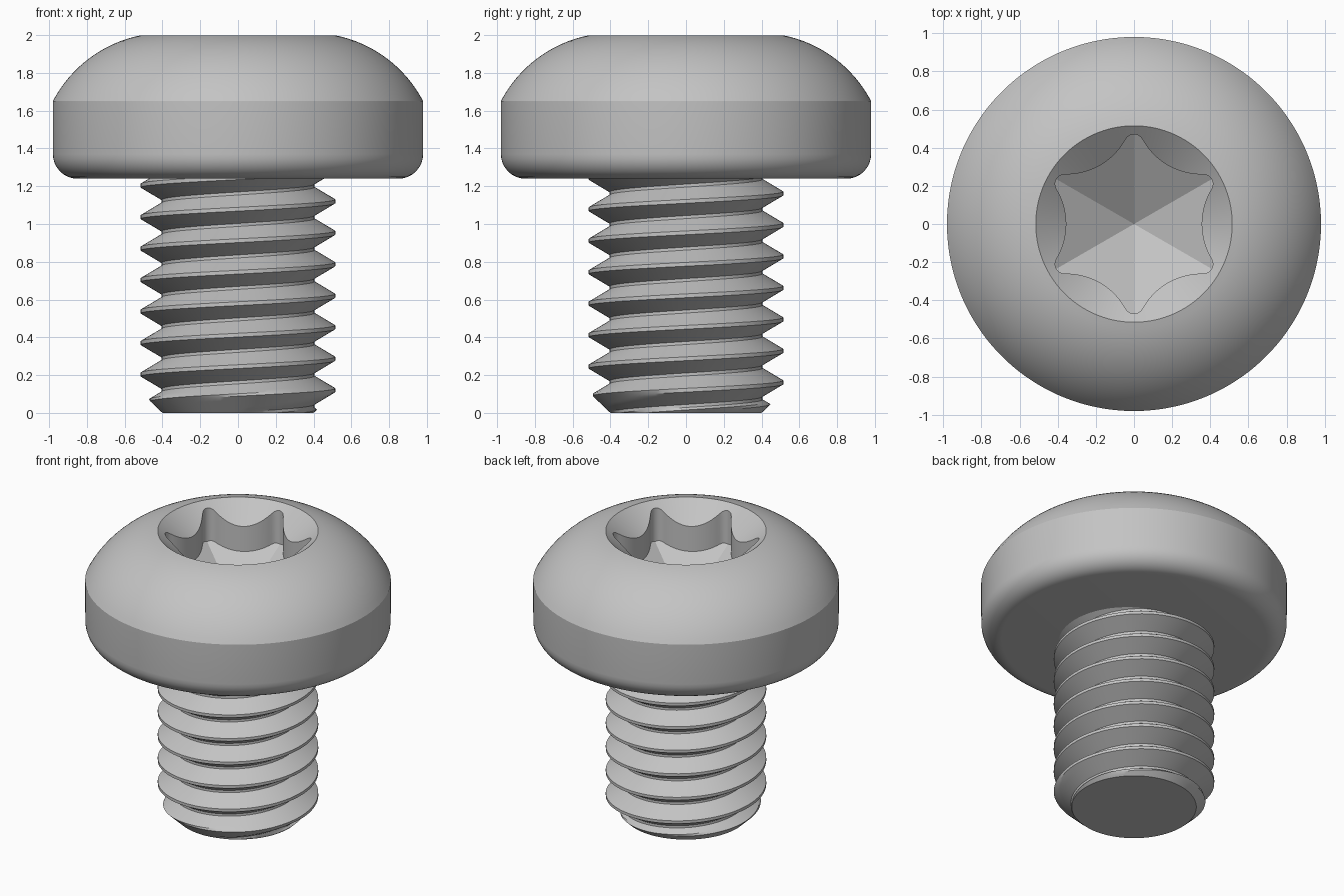
import bpy, bmesh
from math import sin, cos, pi, tau, sqrt, radians, atan2

cube = bpy.data.objects.get("Cube")
if cube:
    bpy.data.objects.remove(cube)

steel = bpy.data.materials.new("grey_steel")
steel.use_nodes = True
colour = (0.55, 0.55, 0.55, 1)
steel.diffuse_color = colour
steel.node_tree.nodes["Principled BSDF"].inputs["Base Color"].default_value = colour


def finish(bm, name):
    """Turn a bmesh into a smooth-shaded object with sharp edges kept."""
    bmesh.ops.recalc_face_normals(bm, faces=bm.faces)
    mesh = bpy.data.meshes.new(name)
    bm.to_mesh(mesh)
    bm.free()
    mesh.materials.append(steel)
    obj = bpy.data.objects.new(name, mesh)
    bpy.context.collection.objects.link(obj)
    bpy.ops.object.select_all(action='DESELECT')
    obj.select_set(True)
    bpy.context.view_layer.objects.active = obj
    bpy.ops.object.shade_smooth_by_angle(angle=radians(25))
    return obj


def arc(cx, cz, r, a0, a1, steps):
    return [(cx + r * cos(a0 + (a1 - a0) * i / steps),
             cz + r * sin(a0 + (a1 - a0) * i / steps)) for i in range(steps + 1)]


# Six-lobed recess outline: small lobe arcs tangent to wide valley arcs
LOBE_C, LOBE_R, VALLEY_R, VALLEY_MIN = 0.42, 0.05, 0.353, 0.355
VALLEY_C = VALLEY_MIN + VALLEY_R


def sector_angle(t):
    """Angle from the nearest valley axis, from 0 to 30 degrees."""
    return abs((t + pi / 6) % (pi / 3) - pi / 6)


def lobe_radius(t):
    a = sector_angle(t)
    b = pi / 6 - a
    if b < radians(5.7):
        return LOBE_C * cos(b) + sqrt(LOBE_R ** 2 - (LOBE_C * sin(b)) ** 2)
    return VALLEY_C * cos(a) - sqrt(VALLEY_R ** 2 - (VALLEY_C * sin(a)) ** 2)


# Head: revolved outside, conical countersink, lobed walls, six-sided floor
RIM, FLOOR_Z, SEGS = 0.515, 1.44, 240
outside = arc(0.85, 1.37, 0.13, -pi / 2, 0, 8)
dome_c = (0.383, 1.338)
outside += arc(*dome_c, 0.674, atan2(1.65 - dome_c[1], 0.98 - dome_c[0]),
               atan2(2 - dome_c[1], RIM - dome_c[0]), 16)

bm = bmesh.new()
angles = [tau * i / SEGS for i in range(SEGS)]
rings = []


def add_ring(point):
    ring = []
    for t in angles:
        r, z = point(t)
        ring.append(bm.verts.new((r * cos(t), r * sin(t), z)))
    rings.append(ring)


for p in outside:
    add_ring(lambda t: p)
add_ring(lambda t: (lobe_radius(t), 2 - 0.84 * (RIM - lobe_radius(t))))
add_ring(lambda t: (lobe_radius(t),
                    FLOOR_Z + 0.7 * lobe_radius(t) * cos(sector_angle(t))))
for low, high in zip(rings, rings[1:]):
    for i in range(SEGS):
        j = (i + 1) % SEGS
        bm.faces.new((low[i], low[j], high[j], high[i]))
bm.faces.new(rings[0])
centre = bm.verts.new((0, 0, FLOOR_Z))
for i in range(SEGS):
    bm.faces.new((rings[-1][i], rings[-1][(i + 1) % SEGS], centre))
finish(bm, "head")

# Threaded shank: helical rows of a trapezoid thread, tapered at the tip
PITCH, MAJOR, MINOR, COLS, FLANK = 1 / 6, 0.515, 0.405, 96, 5
CREST, ROOT, FIRST = 0.01, 0.008, 0.12
half = PITCH / 2
rise = [(-half + ROOT + (half - ROOT - CREST) * k / FLANK,
         MINOR + (MAJOR - MINOR) * k / FLANK) for k in range(FLANK + 1)]
profile = rise + [(-dz, r) for dz, r in reversed(rise)]
STEP = len(profile)
rows = [(FIRST + PITCH * k + dz, r) for k in range(-2, 9) for dz, r in profile]

bm = bmesh.new()
grid = []
for c in range(COLS):
    t = tau * c / COLS
    column = []
    for z, r in rows:
        z += PITCH * c / COLS
        r = min(r, max(0.3, 0.40 + 1.05 * z))
        column.append(bm.verts.new((r * cos(t), r * sin(t), z)))
    grid.append(column)
for c in range(COLS):
    nxt = grid[(c + 1) % COLS]
    shift = STEP if c == COLS - 1 else 0
    for k in range(len(rows) - 1 - shift):
        bm.faces.new((grid[c][k], nxt[k + shift], nxt[k + 1 + shift], grid[c][k + 1]))

# Trim the shank flat at both ends and cap it
for z, up in ((0, -1), (1.28, 1)):
    cut = bmesh.ops.bisect_plane(bm, geom=bm.verts[:] + bm.edges[:] + bm.faces[:],
                                 plane_co=(0, 0, z), plane_no=(0, 0, up),
                                 clear_outer=True)
    border = [e for e in cut["geom_cut"] if isinstance(e, bmesh.types.BMEdge)]
    bmesh.ops.holes_fill(bm, edges=border, sides=0)
finish(bm, "threaded_shank")
